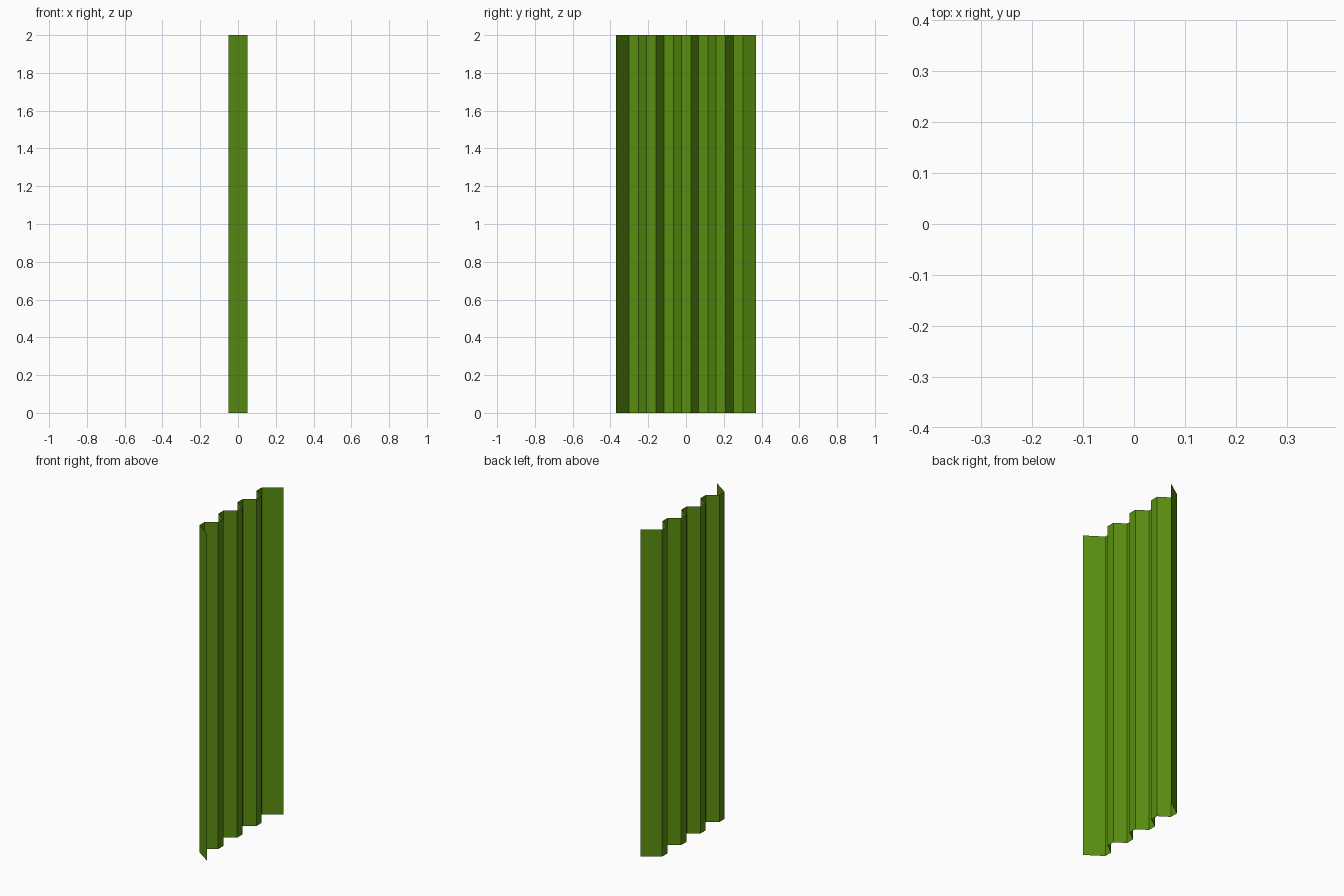
import bpy

if "Cube" in bpy.data.objects:
    bpy.data.objects.remove(bpy.data.objects["Cube"])

HEIGHT = 2.0
LOW, HIGH, EDGE = -0.05, 0.012, 0.05   # x of valleys, ridges and outer flange tips
FLAT, SLOPE = 0.0503, 0.042            # y widths of flat and slanted strips

# Trapezoidal cross-section: flange tip, alternating flats, flange tip
profile = [(EDGE, -0.37)]
y = -0.302
for i in range(7):
    x = LOW if i % 2 == 0 else HIGH
    profile += [(x, y), (x, y + FLAT)]
    y += FLAT + SLOPE
profile.append((EDGE, 0.37))

# Extrude the open profile upwards as a thin sheet
n = len(profile)
verts = [(px, py, z) for z in (0.0, HEIGHT) for px, py in profile]
faces = [(i, i + 1, n + i + 1, n + i) for i in range(n - 1)]
mesh = bpy.data.meshes.new("corrugated_panel")
mesh.from_pydata(verts, [], faces)
mesh.update()
panel = bpy.data.objects.new("corrugated_panel", mesh)
bpy.context.collection.objects.link(panel)

# Green paint
paint = bpy.data.materials.new("green_paint")
paint.diffuse_color = (0.10, 0.27, 0.005, 1)
paint.use_nodes = True
paint.node_tree.nodes["Principled BSDF"].inputs["Base Color"].default_value = paint.diffuse_color
mesh.materials.append(paint)
